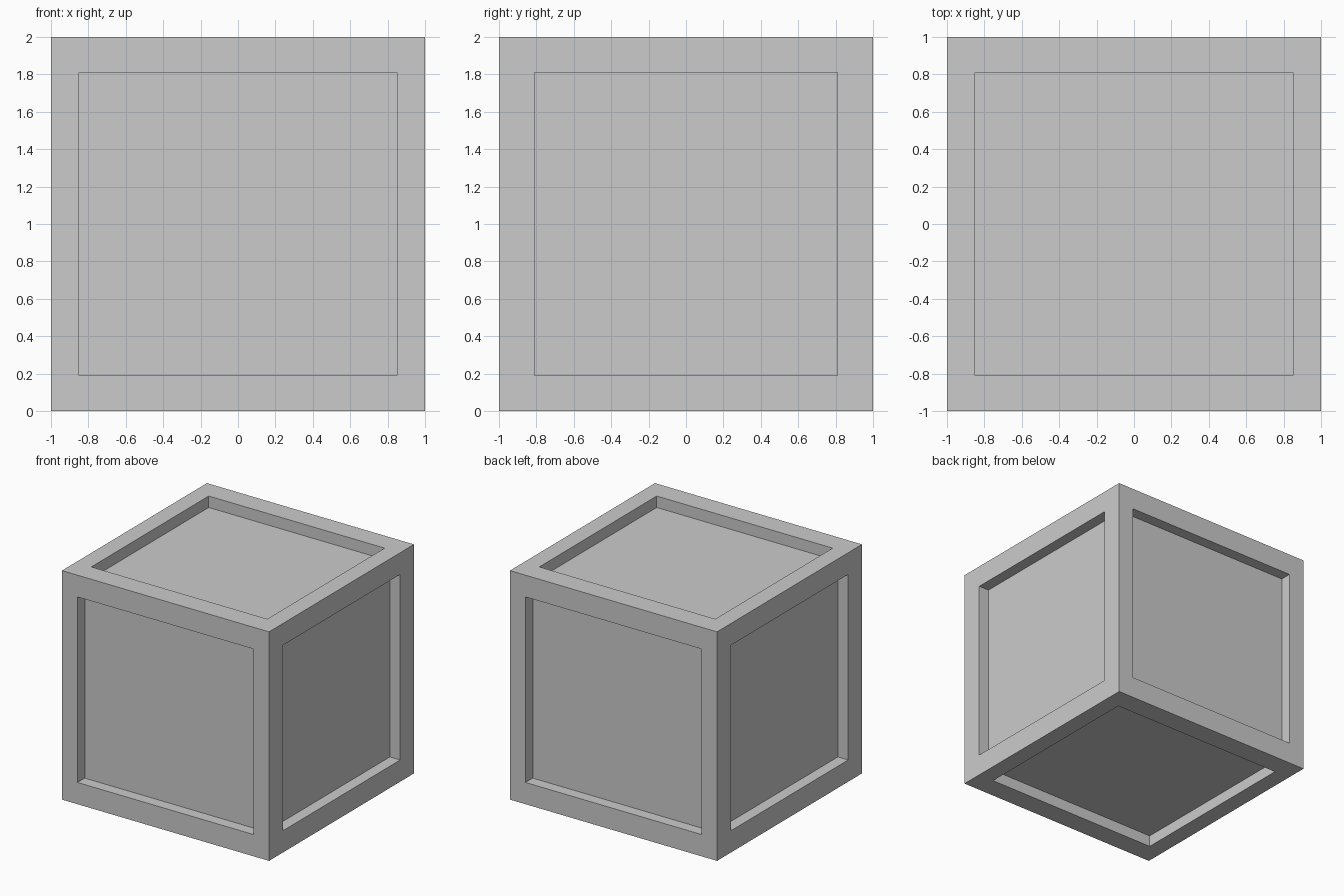
import bpy
import bmesh
from mathutils import Matrix

if "Cube" in bpy.data.objects:
    bpy.data.objects.remove(bpy.data.objects["Cube"])

HALF_OPENING = (0.85, 0.81, 0.81)   # half size of the panel openings per axis
DEPTH = 0.10                        # how far panels sit behind the frame

# Solid cube standing on the ground, worked on around its own centre
bm = bmesh.new()
bmesh.ops.create_cube(bm, size=2)
panels = list(bm.faces)

# Frame borders: inset every side, then fit the opening to each axis
bmesh.ops.inset_individual(bm, faces=panels, thickness=0.17, use_even_offset=True)
for face in panels:
    for v in face.verts:
        for axis in range(3):
            if abs(v.co[axis]) < 0.99:
                v.co[axis] = HALF_OPENING[axis] * (1 if v.co[axis] > 0 else -1)

# Recessed panels with straight walls
bm.normal_update()
normals = {face: face.normal.copy() for face in panels}
bmesh.ops.inset_individual(bm, faces=panels, thickness=0, depth=0)
for face in panels:
    bmesh.ops.translate(bm, verts=face.verts[:], vec=-DEPTH * normals[face])

bmesh.ops.translate(bm, verts=bm.verts[:], vec=(0, 0, 1))
bmesh.ops.recalc_face_normals(bm, faces=bm.faces[:])

# Crate object
mesh = bpy.data.meshes.new("crate")
bm.to_mesh(mesh)
bm.free()
bpy.context.collection.objects.link(bpy.data.objects.new("crate", mesh))
